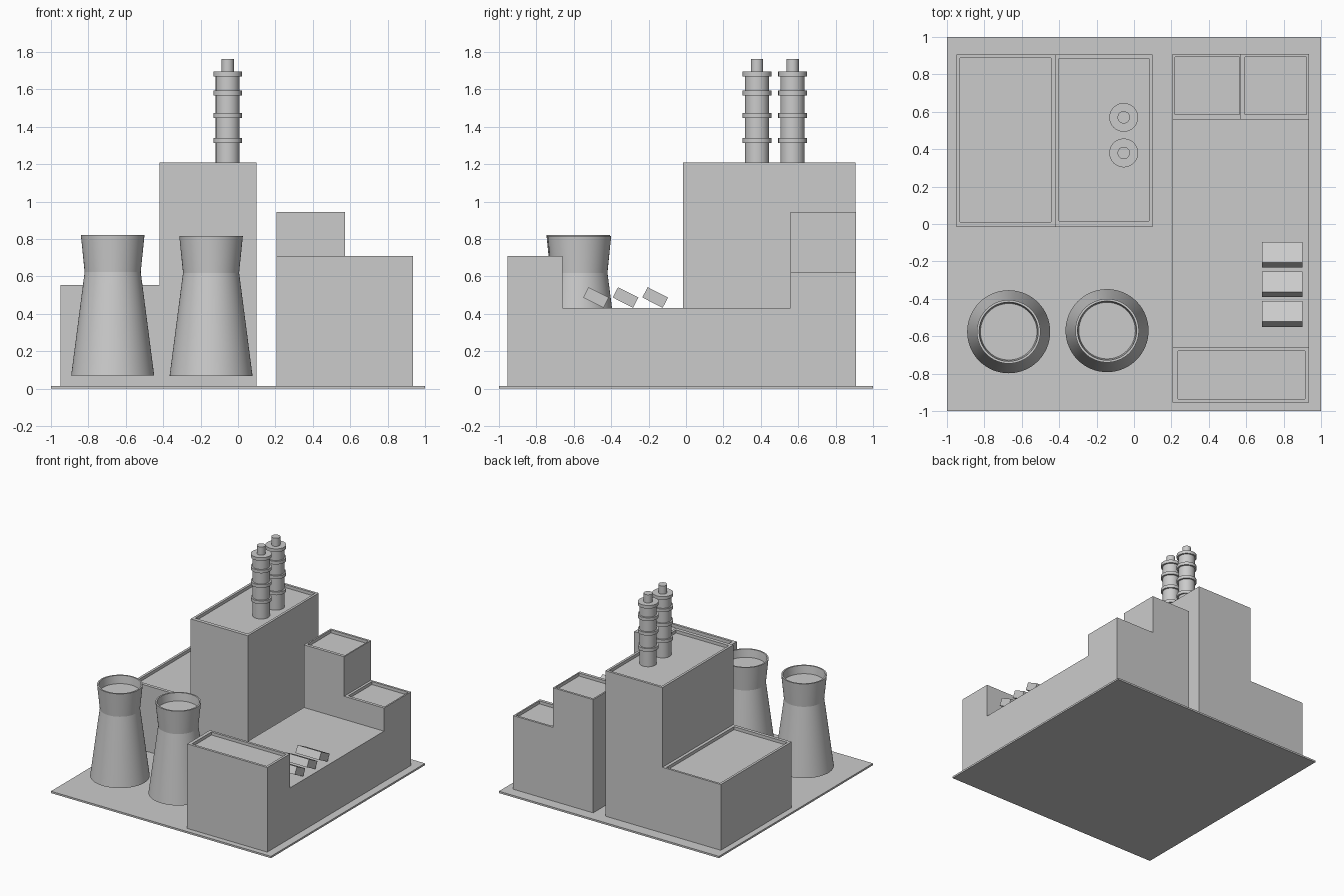
import bpy, bmesh, math

if "Cube" in bpy.data.objects:
    bpy.data.objects.remove(bpy.data.objects["Cube"])


def make_object(name, bm, smooth=False):
    bmesh.ops.recalc_face_normals(bm, faces=bm.faces)
    mesh = bpy.data.meshes.new(name)
    bm.to_mesh(mesh)
    bm.free()
    obj = bpy.data.objects.new(name, mesh)
    bpy.context.collection.objects.link(obj)
    bpy.context.view_layer.objects.active = obj
    if smooth:
        bpy.ops.object.select_all(action='DESELECT')
        obj.select_set(True)
        bpy.ops.object.shade_smooth_by_angle(angle=math.radians(12))
    return obj


def prism(name, points, offset):
    """Extrude a closed outline of 3D points along an offset."""
    bm = bmesh.new()
    face = bm.faces.new([bm.verts.new(p) for p in points])
    new = bmesh.ops.extrude_face_region(bm, geom=[face])["geom"]
    bmesh.ops.translate(bm, vec=offset,
                        verts=[g for g in new if isinstance(g, bmesh.types.BMVert)])
    return make_object(name, bm)


def box(name, x0, x1, y0, y1, z0, z1):
    return prism(name, [(x0, y0, z0), (x1, y0, z0), (x1, y1, z0), (x0, y1, z0)],
                 (0, 0, z1 - z0))


def carve(obj, *bounds):
    """Cut a box out of an object and discard the cutter."""
    cutter = box("cutter", *bounds)
    cutter.hide_render = True
    mod = obj.modifiers.new("carve", 'BOOLEAN')
    mod.operation, mod.solver, mod.object = 'DIFFERENCE', 'EXACT', cutter
    bpy.context.view_layer.objects.active = obj
    bpy.ops.object.modifier_apply(modifier=mod.name)
    bpy.data.objects.remove(cutter)


def recess(obj, x0, x1, y0, y1, top, depth=0.025):
    carve(obj, x0, x1, y0, y1, top - depth, top + 0.02)


def lathe(name, profile, location, sides=48):
    """Revolve an (r, z) profile that starts and ends on the axis."""
    bm = bmesh.new()
    verts = [bm.verts.new((r, 0, z)) for r, z in profile]
    edges = [bm.edges.new(pair) for pair in zip(verts, verts[1:])]
    bmesh.ops.spin(bm, geom=verts + edges, cent=(0, 0, 0), axis=(0, 0, 1),
                   angle=math.tau, steps=sides)
    bmesh.ops.remove_doubles(bm, verts=bm.verts, dist=1e-4)
    obj = make_object(name, bm, smooth=True)
    obj.location = location
    return obj


# Ground slab
box("base_plate", -1, 1, -1, 1, 0, 0.015)

# Main hall: low wing and tall block with sunken roofs
hall = [(-0.95, 0.01), (0.10, 0.01), (0.10, 1.21), (-0.42, 1.21), (-0.42, 0.555), (-0.95, 0.555)]
main = prism("main_hall", [(x, -0.015, z) for x, z in hall], (0, 0.92, 0))
recess(main, -0.93, -0.445, 0.012, 0.887, 0.555)
recess(main, -0.40, 0.08, 0.015, 0.885, 1.21)

# Side hall: front block, low middle roof, stepped rear blocks
side_profile = [(-0.955, 0.01), (0.91, 0.01), (0.91, 0.945), (0.56, 0.945),
                (0.56, 0.43), (-0.66, 0.43), (-0.66, 0.71), (-0.955, 0.71)]
side = prism("side_hall", [(0.207, y, z) for y, z in side_profile], (0.728, 0, 0))
carve(side, 0.573, 1.1, 0.5, 1.1, 0.62, 1.1)
recess(side, 0.235, 0.915, -0.935, -0.68, 0.71)
recess(side, 0.22, 0.563, 0.585, 0.892, 0.945)
recess(side, 0.593, 0.923, 0.585, 0.892, 0.62)

# Cooling towers with open rims
tower = [(0, 0), (0.222, 0), (0.15, 0.553), (0.17, 0.75), (0.158, 0.75), (0.151, 0.685), (0, 0.685)]
lathe("cooling_tower_left", tower, (-0.67, -0.576, 0.07), 64)
lathe("cooling_tower_right", tower, (-0.144, -0.57, 0.066), 64)

# Banded chimneys with a narrow flue on top
chimney = [(0, 1.17), (0.064, 1.17)]
for z in (1.327, 1.46, 1.58, 1.682):
    chimney += [(0.064, z - 0.013), (0.077, z - 0.013), (0.077, z + 0.013), (0.064, z + 0.013)]
chimney[-1] = (0.033, 1.695)
chimney += [(0.033, 1.762), (0, 1.762)]
for i, y in enumerate((0.38, 0.57)):
    lathe(f"chimney_{i + 1}", chimney, (-0.055, y, 0))

# Tilted panels on the low roof
for i in range(3):
    panel = box(f"roof_panel_{i + 1}", -0.108, 0.108, -0.061, 0.061, -0.031, 0.031)
    panel.location = (0.793, -0.481 + 0.158 * i, 0.487)
    panel.rotation_euler.x = math.radians(-27)
